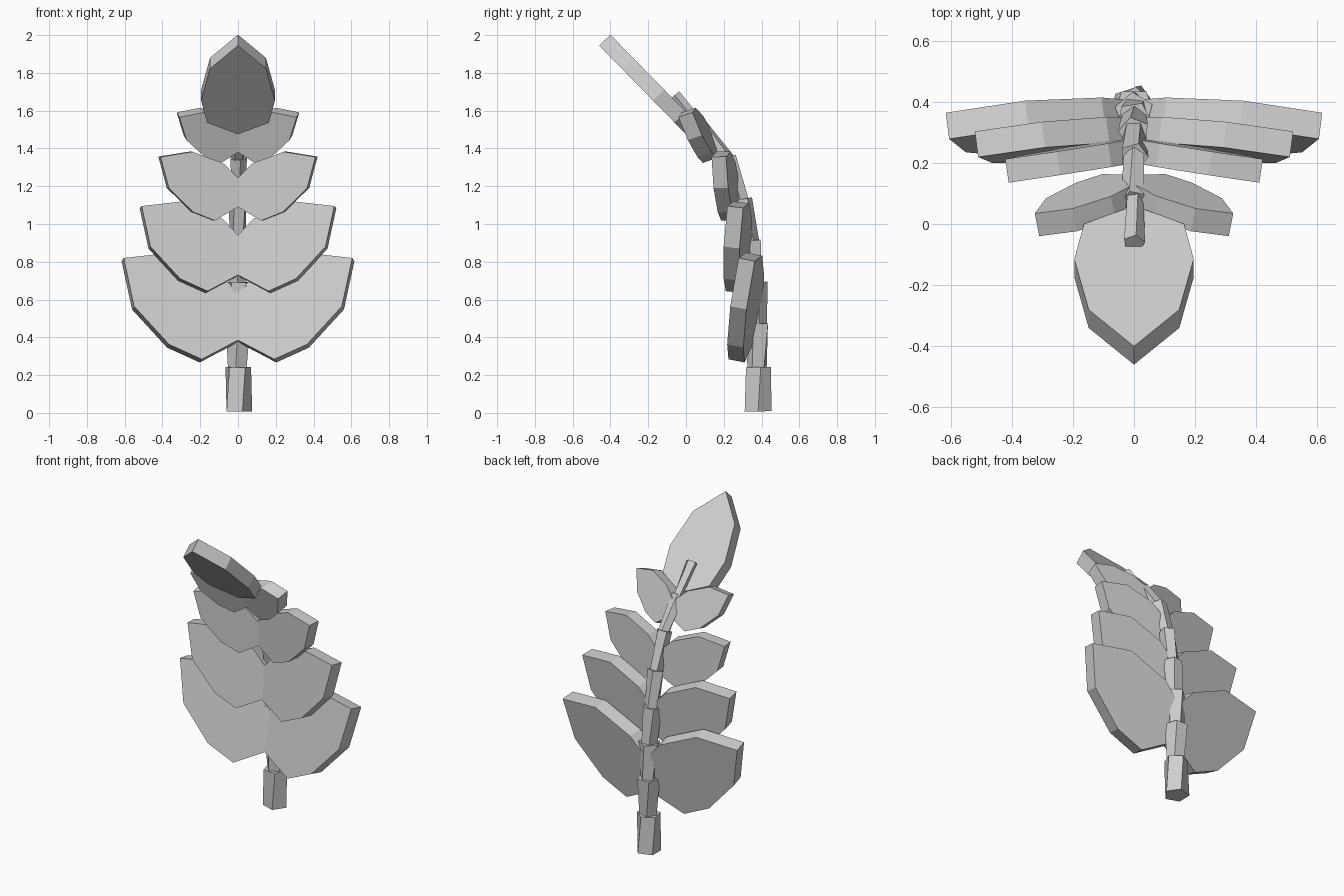
import bpy
import bmesh
import math
from mathutils import Vector

cube = bpy.data.objects.get("Cube")
if cube:
    bpy.data.objects.remove(cube, do_unlink=True)

grey = bpy.data.materials.new("pale_grey")
grey.use_nodes = True
colour = (0.62, 0.62, 0.62, 1)
grey.diffuse_color = colour
grey.node_tree.nodes["Principled BSDF"].inputs["Base Color"].default_value = colour

# Half outline of every leaf: distance along the midrib, half width
HALF = [(0.13, 0.26), (0.38, 0.31), (0.74, 0.235)]
OUTLINE = [(0, 0)] + [(s, -w) for s, w in HALF] + [(1, 0)] + [(s, w) for s, w in reversed(HALF)]


def finish(name, bm):
    bmesh.ops.recalc_face_normals(bm, faces=bm.faces)
    mesh = bpy.data.meshes.new(name)
    bm.to_mesh(mesh)
    bm.free()
    mesh.materials.append(grey)
    obj = bpy.data.objects.new(name, mesh)
    bpy.context.collection.objects.link(obj)
    return obj


def slab(name, points, offset):
    """Flat polygon thickened along an offset vector."""
    bm = bmesh.new()
    face = bm.faces.new([bm.verts.new(p) for p in points])
    new = bmesh.ops.extrude_face_region(bm, geom=[face], use_keep_orig=True)
    moved = [v for v in new["geom"] if isinstance(v, bmesh.types.BMVert)]
    bmesh.ops.translate(bm, verts=moved, vec=offset)
    return finish(name, bm)


def leaf_pair(name, base_z, tip, tilt, thickness):
    """Mirrored leaves on the plane y = a + b*x + c*z."""
    a, b, c = tilt
    axis = Vector((tip[0], tip[1] - base_z))
    side = Vector((-axis.y, axis.x))
    for label, sign in (("left", 1), ("right", -1)):
        points = []
        for s, w in OUTLINE:
            p = axis * s + side * w
            x, z = p.x, p.y + base_z
            points.append((sign * x, a + b * x + c * z, z))
        offset = Vector((-b * sign, 1, -c)).normalized() * thickness
        slab(f"{name}_leaf_{label}", points, offset)


# Leaf pairs from the bottom up
leaf_pair("lowest", 0.385, (0.605, 0.82), (0.193, -0.13, 0.20), 0.088)
leaf_pair("lower", 0.73, (0.51, 1.095), (0.154, -0.13, 0.12), 0.085)
leaf_pair("upper", 1.09, (0.41, 1.355), (0.228, -0.15, -0.023), 0.078)
leaf_pair("highest", 1.38, (0.31, 1.565), (0.57, -0.20, -0.35), 0.08)

# Terminal leaf leaning forward over the top
root = Vector((0, 0.0, 1.475))
rib = Vector((0, -0.46, 0.47))
across = Vector((1, 0, 0)) * 0.63
tip_points = [root + rib * s + across * w for s, w in OUTLINE]
slab("terminal_leaf", tip_points, Vector((0, 0.06, 0.057)))

# Stalk: overlapping tapered five-sided joints along a bent path (y, z, radius)
PATH = [(0.382, 0.008, 0.075), (0.378, 0.23, 0.066), (0.378, 0.46, 0.064),
        (0.368, 0.68, 0.06), (0.345, 0.90, 0.054), (0.302, 1.12, 0.048),
        (0.225, 1.34, 0.044), (0.085, 1.51, 0.038), (-0.055, 1.67, 0.034)]


def stalk_joint(index, start, end):
    p, q = Vector((0, *start[:2])), Vector((0, *end[:2]))
    direction = (q - p).normalized()
    right = Vector((1, 0, 0))
    back = direction.cross(right)
    low = start[2] * (1 if index == 0 else 0.8)
    rings = []
    bm = bmesh.new()
    for centre, radius, twist in ((p, low, 0), (q + direction * 0.012, end[2] * 1.08, 0.25)):
        ring = []
        for k in range(5):
            angle = math.tau * k / 5 + index * 0.7 + twist
            ring.append(bm.verts.new(centre + (right * math.cos(angle) + back * math.sin(angle)) * radius))
        rings.append(ring)
    for k in range(5):
        j = (k + 1) % 5
        bm.faces.new((rings[0][k], rings[0][j], rings[1][j], rings[1][k]))
    for ring in rings:
        bm.faces.new(ring)
    finish(f"stalk_joint_{index + 1}", bm)


for i in range(len(PATH) - 1):
    stalk_joint(i, PATH[i], PATH[i + 1])
